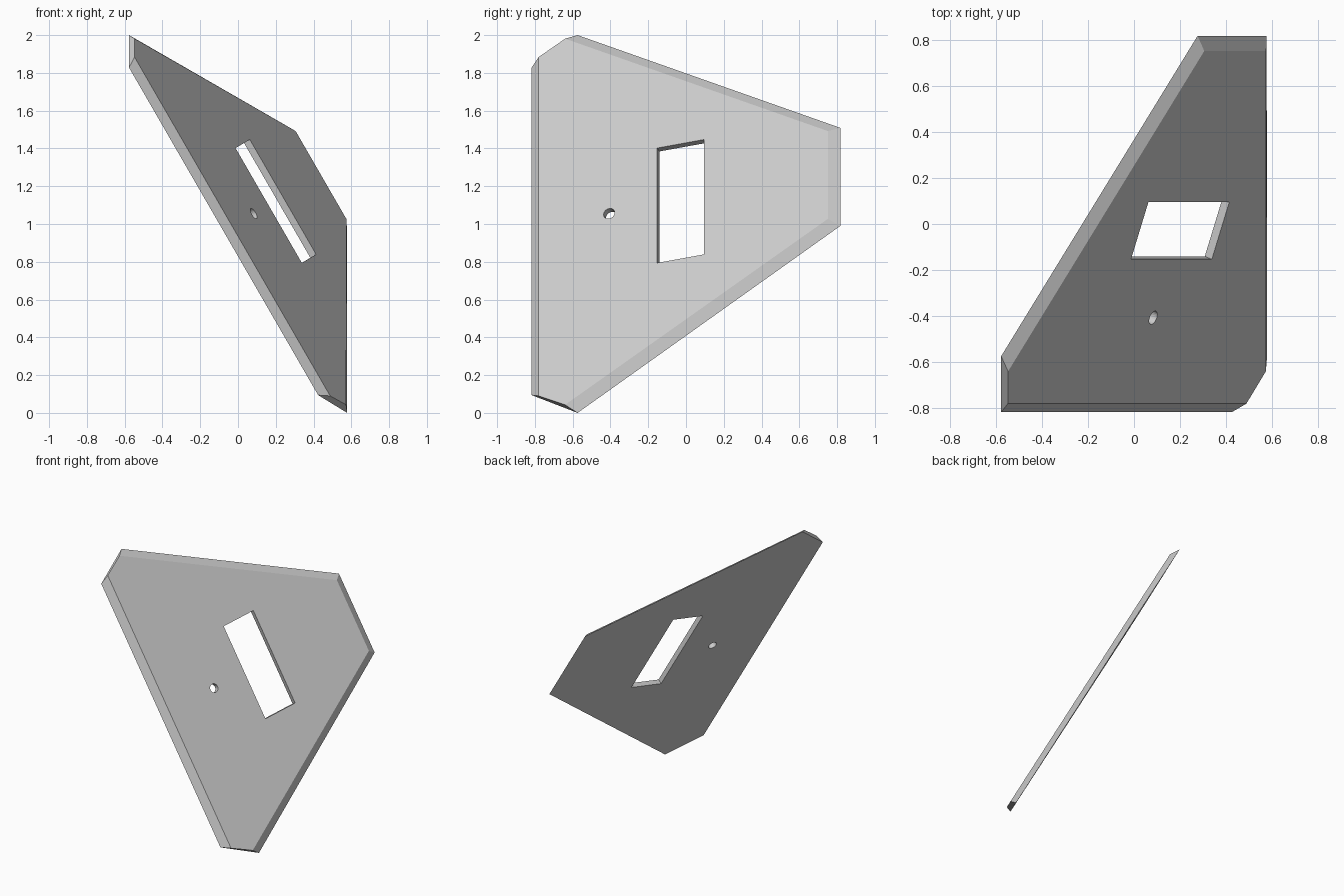
import bpy, bmesh, math
from mathutils import Vector

cube = bpy.data.objects.get("Cube")
if cube:
    bpy.data.objects.remove(cube, do_unlink=True)

# Tilted plate: both large faces share one normal, at two offsets
SLOPE = Vector((1.732, -0.709, 1.0))
NORMAL = SLOPE.normalized()
UPPER, LOWER = 1.488, 1.408
THICKNESS = (UPPER - LOWER) / SLOPE.length


def on_plane(y, z, offset):
    """Point of the plate face above a (y, z) position."""
    return Vector(((offset - z - SLOPE.y * y) / SLOPE.x, y, z))


def through(points):
    """Pair a loop on the upper face with its straight-cut copy below."""
    return points, [p - NORMAL * THICKNESS for p in points]


# Outer outline, with mitred edges that differ between the two faces
upper_outline = [(-0.78, 1.884), (-0.64, 1.981), (0.751, 1.492),
                 (0.751, 1.027), (-0.64, 0.043), (-0.78, 0.09)]
lower_outline = [(-0.817, 1.828), (-0.574, 2.0), (0.817, 1.509),
                 (0.817, 0.99), (-0.574, 0.0), (-0.817, 0.094)]
outline = ([on_plane(y, z, UPPER) for y, z in upper_outline],
           [on_plane(y, z, LOWER) for y, z in lower_outline])

# Rectangular opening
opening = through([on_plane(y, z, UPPER) for y, z in
                   [(-0.153, 1.402), (0.095, 1.447), (0.095, 0.839), (-0.153, 0.794)]])

# Small round hole
centre = on_plane(-0.407, 1.055, UPPER)
u = NORMAL.orthogonal().normalized()
v = NORMAL.cross(u)
SIDES = 24
angles = [2 * math.pi * i / SIDES for i in range(SIDES)]
round_hole = through([centre + (u * math.cos(a) + v * math.sin(a)) * 0.031 for a in angles])

# Walls around each loop, then the two pierced faces
bm = bmesh.new()
upper_edges, lower_edges = [], []
for top, bottom in (outline, opening, round_hole):
    tops = [bm.verts.new(p) for p in top]
    bottoms = [bm.verts.new(p) for p in bottom]
    for i in range(len(tops)):
        j = (i + 1) % len(tops)
        bm.faces.new((tops[i], tops[j], bottoms[j], bottoms[i]))
        upper_edges.append(bm.edges.get((tops[i], tops[j])))
        lower_edges.append(bm.edges.get((bottoms[i], bottoms[j])))
for edges, normal in ((upper_edges, NORMAL), (lower_edges, -NORMAL)):
    bmesh.ops.triangle_fill(bm, use_beauty=True, edges=edges, normal=normal)
bmesh.ops.recalc_face_normals(bm, faces=bm.faces)

mesh = bpy.data.meshes.new("roof_plate")
bm.to_mesh(mesh)
bm.free()
plate = bpy.data.objects.new("roof_plate", mesh)
bpy.context.collection.objects.link(plate)

# Plain grey
grey = bpy.data.materials.new("plain_grey")
grey.use_nodes = True
colour = (0.6, 0.6, 0.6, 1.0)
grey.diffuse_color = colour
grey.node_tree.nodes["Principled BSDF"].inputs["Base Color"].default_value = colour
mesh.materials.append(grey)
